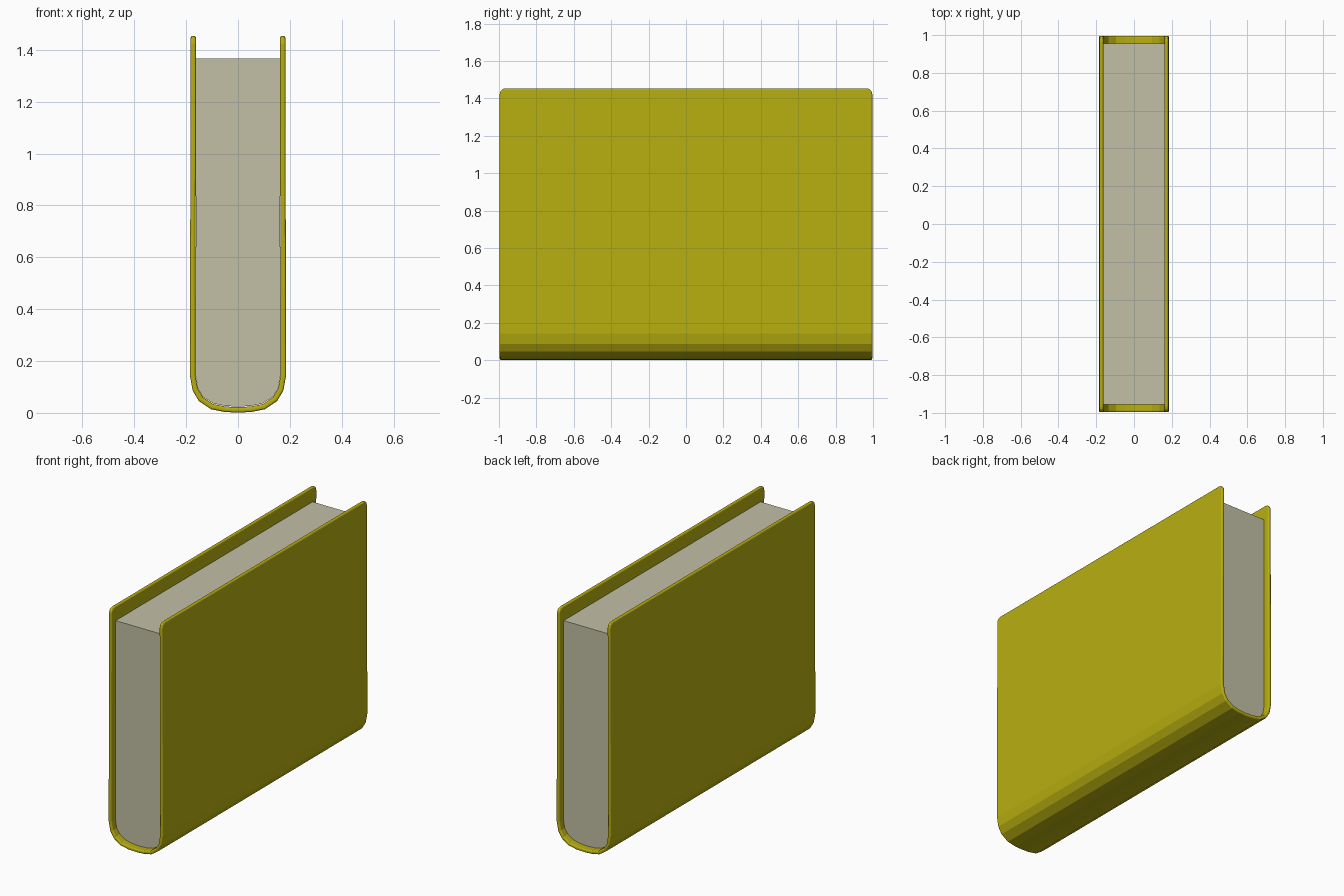
import bpy, bmesh

if "Cube" in bpy.data.objects:
    bpy.data.objects.remove(bpy.data.objects["Cube"])


def material(name, color):
    m = bpy.data.materials.new(name)
    m.diffuse_color = (*color, 1)
    m.use_nodes = True
    m.node_tree.nodes["Principled BSDF"].inputs["Base Color"].default_value = m.diffuse_color
    return m


def make_object(name, bm, mat):
    bmesh.ops.recalc_face_normals(bm, faces=bm.faces)
    me = bpy.data.meshes.new(name)
    bm.to_mesh(me)
    bm.free()
    me.materials.append(mat)
    ob = bpy.data.objects.new(name, me)
    bpy.context.collection.objects.link(ob)
    return ob


def mirrored(half):
    # half runs from the spine centre (x = 0) up the right board
    return [(-x, z) for x, z in reversed(half[1:])] + half


def strip(points, y0, y1):
    bm = bmesh.new()
    rows = [[bm.verts.new((x, y, z)) for x, z in points] for y in (y0, y1)]
    for i in range(len(points) - 1):
        bm.faces.new((rows[0][i], rows[0][i + 1], rows[1][i + 1], rows[1][i]))
    return bm, rows


# Cover: U-shaped sheet with rounded board corners, thickened and edge-rounded
cover_half = [(0, 0.0115), (0.05, 0.014), (0.10, 0.024), (0.143, 0.053),
              (0.165, 0.09), (0.175, 0.145), (0.174, 0.60), (0.172, 1.454)]
bm, rows = strip(mirrored(cover_half), -0.996, 0.996)
corners = [v for row in rows for v in (row[0], row[-1])]
bmesh.ops.bevel(bm, geom=corners, offset=0.03, segments=3, profile=0.5,
                affect='VERTICES')
cover = make_object("cover", bm, material("cover_yellow", (0.48, 0.43, 0.005)))
sol = cover.modifiers.new("thickness", 'SOLIDIFY')
sol.thickness = 0.021
sol.offset = 0
sol.use_even_offset = True
bev = cover.modifiers.new("soft_rim", 'BEVEL')
bev.width = 0.008
bev.segments = 3
bev.limit_method = 'ANGLE'
bev.angle_limit = 1.05

# Page block: fills the inside of the cover, set back from its edges
page_half = [(0, 0.024), (0.05, 0.027), (0.095, 0.036), (0.135, 0.062),
             (0.155, 0.095), (0.164, 0.147), (0.163, 0.60), (0.162, 1.366)]
bm, rows = strip(mirrored(page_half), -0.956, 0.956)
bm.faces.new(rows[0])
bm.faces.new(rows[1])
bm.faces.new((rows[0][0], rows[1][0], rows[1][-1], rows[0][-1]))
make_object("pages", bm, material("page_cream", (0.54, 0.53, 0.38)))
